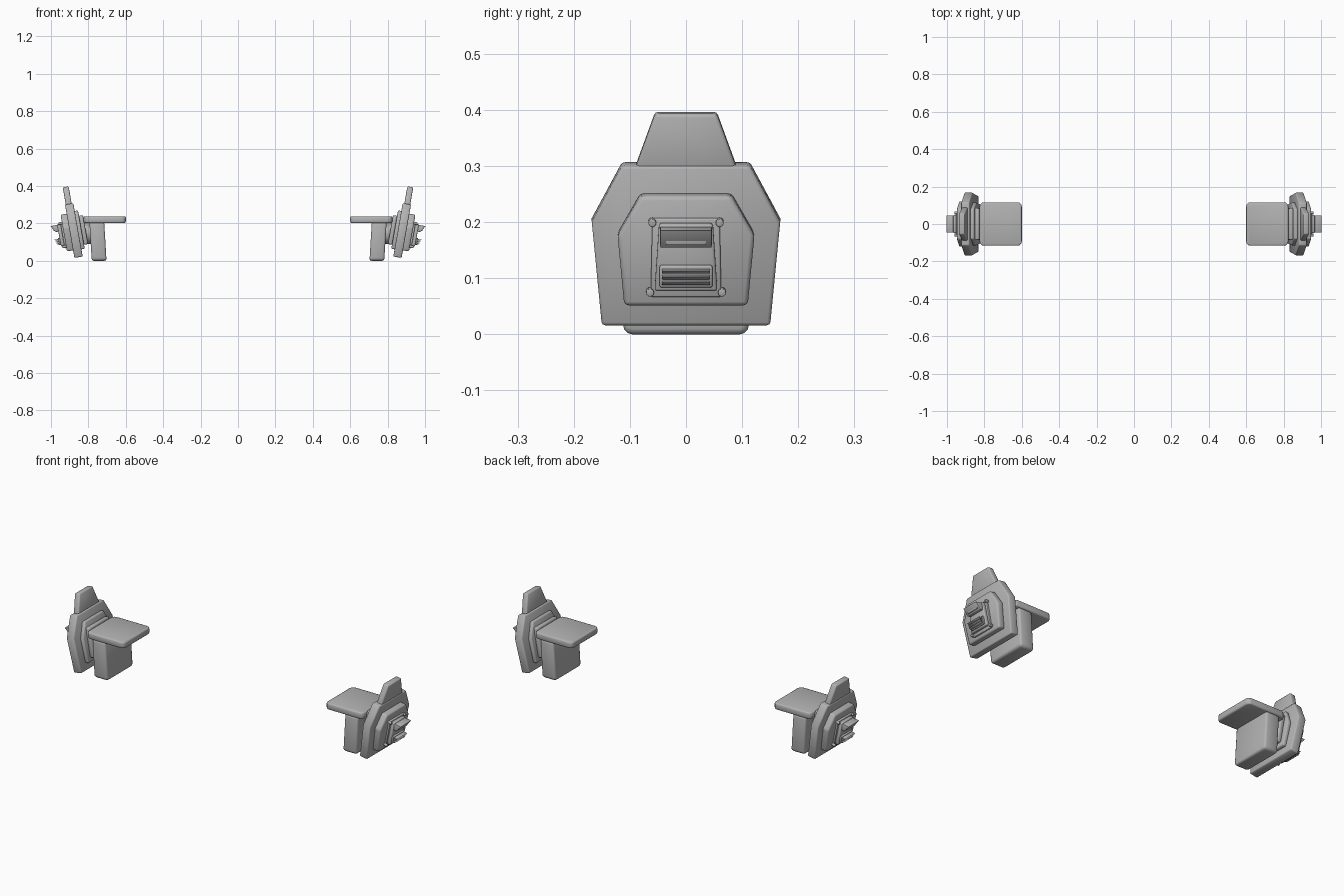
import bpy, bmesh, math
from mathutils import Matrix, Vector

cube = bpy.data.objects.get("Cube")
if cube:
    bpy.data.objects.remove(cube)

grey = bpy.data.materials.new("plain grey")
grey.use_nodes = True
GREY = (0.45, 0.45, 0.45, 1)
grey.diffuse_color = GREY
grey.node_tree.nodes["Principled BSDF"].inputs["Base Color"].default_value = GREY

# The armour plates lean outward at the top
TILT = math.radians(10)
LEAN = Matrix.Translation((0.872, 0, 0)) @ Matrix.Rotation(TILT, 4, 'Y')


def finish(name, bm, bevel, matrix=None):
    """Bevel, place and mirror a part to the other side."""
    bmesh.ops.recalc_face_normals(bm, faces=bm.faces)
    if bevel:
        edges = [e for e in bm.edges if e.calc_face_angle(0) > 0.6]
        bmesh.ops.bevel(bm, geom=edges, offset=bevel, segments=2,
                        profile=0.5, affect='EDGES', clamp_overlap=True)
    if matrix:
        bm.transform(matrix)
    mesh = bpy.data.meshes.new(name)
    bm.to_mesh(mesh)
    bm.free()
    mesh.materials.append(grey)
    obj = bpy.data.objects.new(name, mesh)
    bpy.context.collection.objects.link(obj)
    bpy.ops.object.select_all(action='DESELECT')
    obj.select_set(True)
    bpy.context.view_layer.objects.active = obj
    bpy.ops.object.shade_smooth_by_angle(angle=math.radians(50))
    obj.modifiers.new("Mirror", 'MIRROR').use_mirror_merge = False
    return obj


def extrude(bm, points, offset):
    face = bm.faces.new([bm.verts.new(p) for p in points])
    out = bmesh.ops.extrude_face_region(bm, geom=[face])
    verts = [v for v in out["geom"] if isinstance(v, bmesh.types.BMVert)]
    bmesh.ops.translate(bm, verts=verts, vec=Vector(offset))


def plate(name, half, inner, outer, bevel):
    """Symmetric leaning plate; half is (y, z) of its outer face."""
    outline = half + [(-y, z) for y, z in reversed(half)]
    pts = [(inner, y, (z + outer * math.sin(TILT)) / math.cos(TILT)) for y, z in outline]
    bm = bmesh.new()
    extrude(bm, pts, (outer - inner, 0, 0))
    return finish(name, bm, bevel, LEAN)


def block(name, y, z0, z1, inner, outer, bevel):
    return plate(name, [(y, z0), (y, z1)], inner, outer, bevel)


def wedge(name, profile, width, bevel):
    """Leaning part with an (outward, up) side profile."""
    bm = bmesh.new()
    extrude(bm, [(w, -width, v) for w, v in profile], (0, 2 * width, 0))
    return finish(name, bm, bevel, LEAN)


def pad(name, x0, x1, y, z0, z1, corner_axis, corner, bevel, shear=0):
    """Rounded cushion: corner edges along one axis get a larger radius."""
    bm = bmesh.new()
    bmesh.ops.create_cube(bm, size=1)
    bm.transform(Matrix.Translation(((x0 + x1) / 2, 0, (z0 + z1) / 2))
                 @ Matrix.Diagonal((x1 - x0, 2 * y, z1 - z0, 1)))
    long = [e for e in bm.edges
            if abs((e.verts[0].co - e.verts[1].co).normalized()[corner_axis]) > 0.9]
    bmesh.ops.bevel(bm, geom=long, offset=corner, segments=3,
                    profile=0.5, affect='EDGES')
    for v in bm.verts:
        v.co.x += shear * (v.co.z - z0)
    return finish(name, bm, bevel)


def disc(name, radius, centre, depth, matrix=None, bevel=0.004, sides=24):
    bm = bmesh.new()
    bmesh.ops.create_cone(bm, cap_ends=True, segments=sides, radius1=radius,
                          radius2=radius, depth=depth)
    bm.transform(Matrix.Translation(centre) @ Matrix.Rotation(math.pi / 2, 4, 'Y'))
    return finish(name, bm, bevel, matrix)


# Body-side cushions
pad("shoulder_top_pad", 0.60, 0.825, 0.116, 0.202, 0.237, 2, 0.022, 0.007)
pad("upper_arm_pad", 0.703, 0.782, 0.112, 0, 0.208, 0, 0.016, 0.01, 0.06)

# Swivel joint between the cushions and the shield
disc("joint_disc", 0.055, (0.805, 0, 0.145), 0.06)
disc("joint_hub", 0.035, (0.82, 0, 0.145), 0.08)

# Shield layers, from the inside out
block("inner_mount", 0.085, 0.085, 0.24, -0.085, -0.06, 0.007)
plate("inner_backing", [(0.105, 0.06), (0.115, 0.19), (0.08, 0.265)], -0.063, -0.04, 0.006)
plate("shield_plate", [(0.15, 0.015), (0.168, 0.2), (0.114, 0.3)], -0.045, 0, 0.006)
plate("shield_crest", [(0.094, 0.285), (0.055, 0.392)], -0.036, -0.004, 0.006)
plate("raised_plate", [(0.11, 0.05), (0.122, 0.175), (0.081, 0.246)], -0.005, 0.033, 0.008)

# Equipment panel
plate("panel_base", [(0.063, 0.066), (0.06, 0.206)], 0.03, 0.042, 0.003)
plate("panel_body", [(0.056, 0.076), (0.048, 0.196)], 0.04, 0.06, 0.005)

# Upper hood: sloping cover with an inset window plate
wedge("upper_hood", [(0.055, 0.168), (0.076, 0.17), (0.097, 0.205), (0.055, 0.205)], 0.046, 0.002)
block("hood_window", 0.036, 0.159, 0.174, 0.075, 0.084, 0.001)

# Lower vent: frame with stacked slats
block("vent_frame", 0.047, 0.083, 0.122, 0.055, 0.068, 0.003)
for i in range(3):
    v = 0.1 + i * 0.011
    wedge(f"vent_slat_{i + 1}", [(0.06, v), (0.074 + i * 0.003, v + 0.002),
                                 (0.082 + i * 0.003, v + 0.008), (0.06, v + 0.008)], 0.043, 0.001)

# Corner bolts
for name, y, z in (("upper", 0.06, 0.21), ("lower", 0.064, 0.084)):
    for side, sign in (("front", -1), ("back", 1)):
        disc(f"{name}_{side}_bolt", 0.007, (0.042, sign * y, z), 0.02, LEAN, 0.0015, 12)
